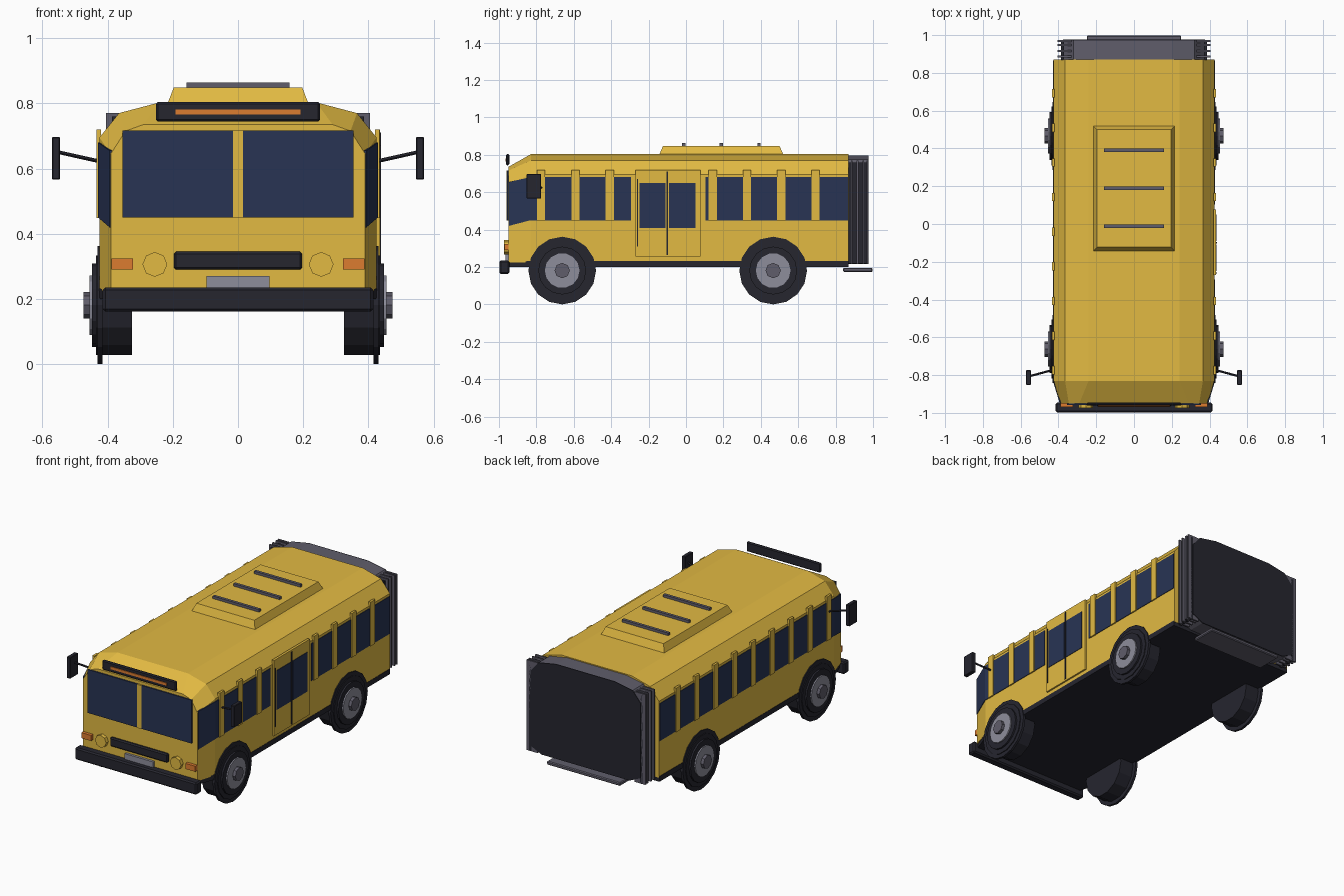
import bpy, bmesh, math
from mathutils import Vector

if "Cube" in bpy.data.objects:
    bpy.data.objects.remove(bpy.data.objects["Cube"])


def material(name, rgb):
    m = bpy.data.materials.new(name)
    m.diffuse_color = (*rgb, 1)
    m.use_nodes = True
    m.node_tree.nodes["Principled BSDF"].inputs["Base Color"].default_value = m.diffuse_color
    return m


YELLOW = material("bus yellow", (0.76, 0.49, 0.055))
BLACK = material("rubber black", (0.019, 0.019, 0.028))
GLASS = material("dark blue glass", (0.021, 0.034, 0.088))
GREY = material("dark grey", (0.115, 0.11, 0.145))
SILVER = material("silver grey", (0.27, 0.27, 0.33))
ORANGE = material("signal orange", (0.72, 0.2, 0.03))


def finish(name, bm, mat):
    bmesh.ops.recalc_face_normals(bm, faces=bm.faces)
    me = bpy.data.meshes.new(name)
    bm.to_mesh(me)
    bm.free()
    me.materials.append(mat)
    ob = bpy.data.objects.new(name, me)
    bpy.context.collection.objects.link(ob)
    return ob


def box(name, x, y, z, mat, bevel=0.0):
    """Box from (min, max) pairs."""
    bm = bmesh.new()
    bmesh.ops.create_cube(bm, size=1)
    for v in bm.verts:
        for i, r in enumerate((x, y, z)):
            v.co[i] = r[0] if v.co[i] < 0 else r[1]
    if bevel:
        bmesh.ops.bevel(bm, geom=bm.edges[:], offset=bevel, segments=1, affect='EDGES')
    return finish(name, bm, mat)


def loft(name, rings, mat):
    """Skin a list of closed rings and cap both ends."""
    bm = bmesh.new()
    rows = [[bm.verts.new(p) for p in r] for r in rings]
    n = len(rows[0])
    for a, b in zip(rows, rows[1:]):
        for i in range(n):
            bm.faces.new((a[i], a[(i + 1) % n], b[(i + 1) % n], b[i]))
    bm.faces.new(rows[0])
    bm.faces.new(rows[-1])
    return finish(name, bm, mat)


def section(half, y):
    """Symmetric cross-section at y from its right half."""
    return [(x, y, z) for x, z in half] + [(-x, y, z) for x, z in reversed(half)]


def disc(name, centre, axis, r, depth, sides, mat):
    bm = bmesh.new()
    bmesh.ops.create_cone(bm, cap_ends=True, segments=sides, radius1=r, radius2=r, depth=depth)
    rot = Vector((0, 0, 1)).rotation_difference(Vector(axis)).to_matrix()
    bmesh.ops.rotate(bm, verts=bm.verts, matrix=rot)
    bmesh.ops.rotate(bm, verts=bm.verts, cent=(0, 0, 0),
                     matrix=Vector((0, 0, 1)).rotation_difference(Vector((0, 0, 1))).to_matrix())
    bmesh.ops.translate(bm, verts=bm.verts, vec=centre)
    return finish(name, bm, mat)


def span(s, a, b):
    return tuple(sorted((s * a, s * b)))


# Body shell with tapered nose
nose = [(0.39, 0.225), (0.39, 0.645), (0.345, 0.715), (0.29, 0.735)]
hull = [(0.425, 0.225), (0.425, 0.695), (0.365, 0.77), (0.24, 0.803)]
loft("body", [section(nose, -0.95), section(hull, -0.83), section(hull, 0.87)], YELLOW)

# Dark floor skirt
floor = [(0.385, 0.2), (0.385, 0.226)]
floor_wide = [(0.427, 0.2), (0.427, 0.232)]
loft("floor", [section(floor, -0.945), section(floor_wide, -0.83), section(floor_wide, 0.868)], BLACK)

# Concertina joint at the rear
core = [(0.3, 0.215), (0.375, 0.25), (0.375, 0.71), (0.32, 0.775), (0.2, 0.797)]
loft("joint_core", [section(core, 0.865), section(core, 0.972)], GREY)
loft("joint_end_panel", [section(core, 0.970), section(core, 0.977)], BLACK)
for s in (-1, 1):
    box("joint_side_lining", span(s, 0.37, 0.387), (0.868, 0.974), (0.218, 0.76), BLACK)
    for y in (0.886, 0.916, 0.948, 0.969):
        box("joint_pleat", span(s, 0.33, 0.405), (y - 0.005, y + 0.005), (0.215, 0.77), GREY)
box("rear_step", (-0.25, 0.25), (0.84, 0.998), (0.174, 0.196), GREY, 0.005)

# Roof unit with fins
loft("roof_unit", [[(-x, y0, z), (x, y0, z), (x, y1, z), (-x, y1, z)]
                   for x, y0, y1, z in ((0.218, -0.145, 0.523, 0.795), (0.197, -0.123, 0.5, 0.848))], YELLOW)
for y in (-0.012, 0.189, 0.39):
    box("roof_fin", (-0.158, 0.158), (y - 0.009, y + 0.009), (0.845, 0.864), GREY)

# Windscreen panes either side of a centre post
for s in (-1, 1):
    box("windscreen", span(s, 0.015, 0.354), (-0.958, -0.949), (0.45, 0.717), GLASS)
box("windscreen_post", (-0.015, 0.015), (-0.961, -0.949), (0.45, 0.717), YELLOW)

# Corner windows on the tapered nose
for s in (-1, 1):
    quad = [(0.390, -0.947, 0.42), (0.425, -0.832, 0.45), (0.425, -0.832, 0.68), (0.390, -0.947, 0.655)]
    loft("corner_window", [[(s * (x + d), y, z) for x, y, z in quad] for d in (-0.003, 0.004)], GLASS)

# Side glazing bands and the posts that divide them
posts = [-0.775 + 0.1835 * i for i in range(9)]
for s, bands in ((-1, [(-0.832, 0.866)]), (1, [(-0.832, -0.295), (0.103, 0.866)])):
    for band in bands:
        box("side_windows", span(s, 0.421, 0.4285), band, (0.45, 0.68), GLASS)
    for y in posts:
        if s < 0 or not -0.29 < y < 0.09:
            box("window_post", span(s, 0.42, 0.434), (y - 0.022, y + 0.022), (0.448, 0.72), YELLOW)

# Double door on the right side
box("door", (0.42, 0.435), (-0.27, 0.077), (0.255, 0.72), YELLOW)
for y in (-0.249, -0.09):
    box("door_window", (0.432, 0.438), (y, y + 0.14), (0.408, 0.65), GLASS)
box("door_seam", (0.432, 0.439), (-0.104, -0.095), (0.265, 0.71), BLACK)
box("door_rail", (0.432, 0.439), (-0.262, -0.256), (0.31, 0.67), BLACK)

# Front bumper, grille and number plate
box("bumper", (-0.415, 0.415), (-0.998, -0.945), (0.162, 0.236), BLACK, 0.008)
box("grille", (-0.197, 0.197), (-0.968, -0.945), (0.29, 0.345), BLACK, 0.007)
box("number_plate", (-0.097, 0.097), (-0.965, -0.948), (0.236, 0.271), SILVER)

# Destination board
box("sign_board", (-0.252, 0.252), (-0.962, -0.945), (0.744, 0.804), BLACK, 0.006)
box("sign_strip", (-0.191, 0.191), (-0.966, -0.958), (0.765, 0.781), ORANGE)

# Lamps and mirrors
for s in (-1, 1):
    disc("headlight", (s * 0.255, -0.959, 0.306), (0, 1, 0), 0.038, 0.028, 8, YELLOW)
    box("turn_signal", span(s, 0.322, 0.388), (-0.97, -0.945), (0.29, 0.324), ORANGE)
    box("mirror", span(s, 0.546, 0.571), (-0.852, -0.774), (0.566, 0.697), BLACK, 0.003)
    a, b = Vector((s * 0.42, -0.77, 0.621)), Vector((s * 0.55, -0.805, 0.65))
    disc("mirror_arm", (a + b) / 2, b - a, 0.006, (b - a).length, 6, BLACK)

# Wheels: tyre, flared ring, shoulder, rim and hub, from inside to outside
parts = [("tyre", 0.325, 0.436, 0.157, 14, BLACK),
         ("tyre_ring", 0.416, 0.431, 0.181, 16, BLACK),
         ("tyre_shoulder", 0.43, 0.447, 0.128, 16, BLACK),
         ("rim", 0.44, 0.455, 0.093, 14, SILVER),
         ("hub", 0.45, 0.474, 0.041, 8, GREY)]
for s in (-1, 1):
    for y in (-0.662, 0.466):
        for name, x0, x1, r, n, mat in parts:
            disc(name, (s * (x0 + x1) / 2, y, 0.181), (1, 0, 0), r, x1 - x0, n, mat)
